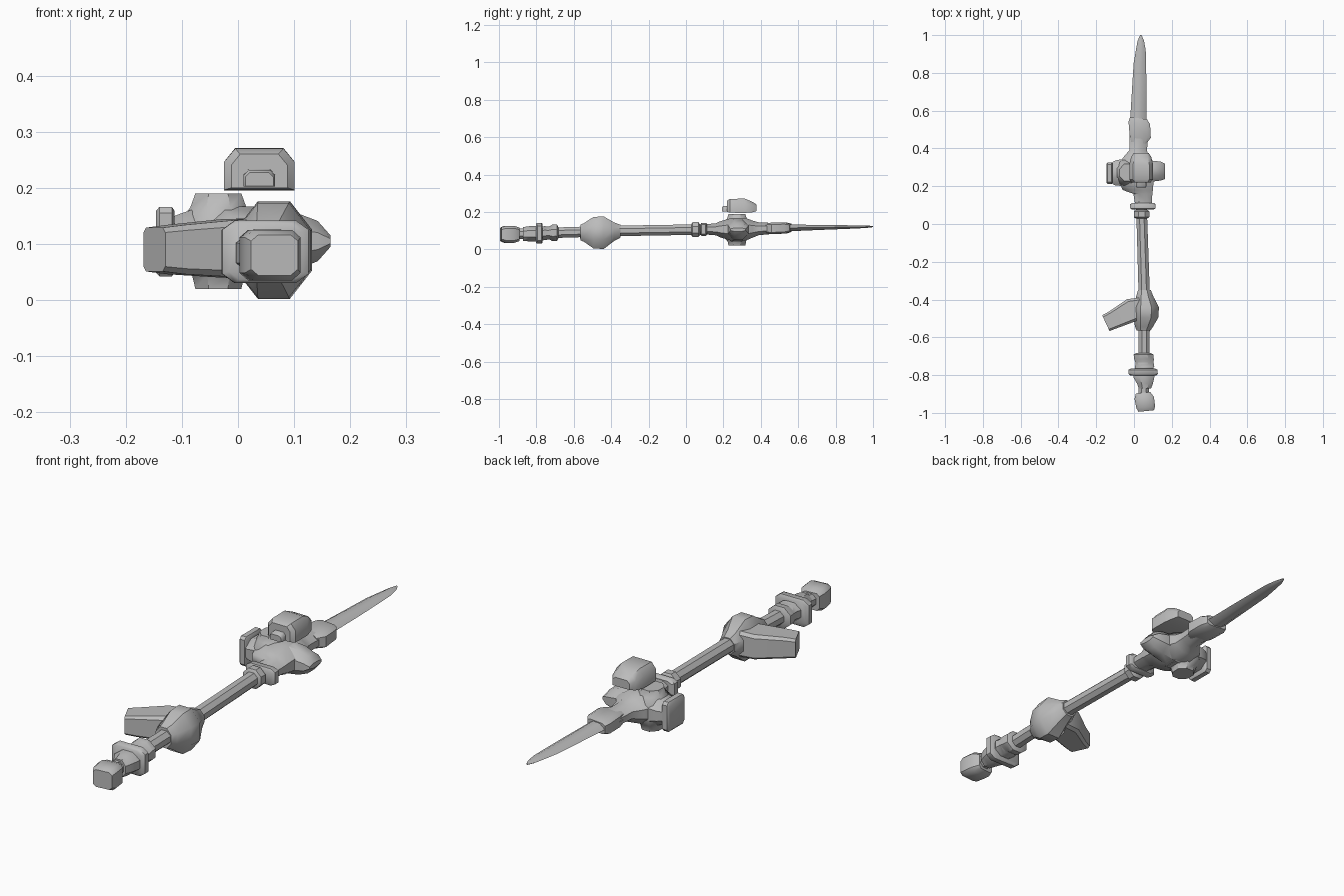
import bpy, bmesh, math
from mathutils import Vector

grey = bpy.data.materials.new("steel grey")
grey.diffuse_color = (0.5, 0.5, 0.5, 1)

X, Y, Z = Vector((1, 0, 0)), Vector((0, 1, 0)), Vector((0, 0, 1))


def chamfered(k):
    """Eight-sided section; a larger k is boxier."""
    return [(1, -k), (1, k), (k, 1), (-k, 1), (-1, k), (-1, -k), (-k, -1), (k, -1)]


ROUND, BOXY = chamfered(0.42), chamfered(0.7)
HEX = [(1, 0), (0.4, 1), (-0.4, 1), (-1, 0), (-0.4, -1), (0.4, -1)]
DOME = [(1, -1), (1, 0.35), (0.68, 1), (-0.68, 1), (-1, 0.35), (-1, -1)]


def loft(name, stations, section=ROUND, u=X, v=Z, angle=40):
    """Skin a section through stations (centre x, y, z, half width, half height)."""
    bm = bmesh.new()
    rings = [[bm.verts.new(Vector(s[:3]) + u * (a * s[3]) + v * (b * s[4]))
              for a, b in section] for s in stations]
    n = len(section)
    for r0, r1 in zip(rings, rings[1:]):
        for i in range(n):
            j = (i + 1) % n
            bm.faces.new((r0[i], r0[j], r1[j], r1[i]))
    bm.faces.new(rings[0])
    bm.faces.new(rings[-1])
    bmesh.ops.recalc_face_normals(bm, faces=bm.faces)
    mesh = bpy.data.meshes.new(name)
    bm.to_mesh(mesh)
    bm.free()
    mesh.materials.append(grey)
    obj = bpy.data.objects.new(name, mesh)
    bpy.context.collection.objects.link(obj)
    bpy.ops.object.select_all(action='DESELECT')
    obj.select_set(True)
    bpy.context.view_layer.objects.active = obj
    bpy.ops.object.shade_smooth_by_angle(angle=math.radians(angle))
    return obj


def along_y(name, rows, section=ROUND):
    """Rows are (y, x, z, half width, half height)."""
    return loft(name, [(x, y, z, a, b) for y, x, z, a, b in rows], section)


# shaft
along_y("shaft", [(-0.92, 0.052, 0.082, 0.028, 0.028), (-0.4, 0.055, 0.098, 0.03, 0.028),
                  (0.14, 0.038, 0.107, 0.028, 0.028)])

# pommel, slightly skewed
skew = Vector((0.99, -0.0, 0.0)) + Y * 0.1
loft("pommel", [(0.065, -0.99, 0.08, 0.042, 0.036), (0.062, -0.97, 0.08, 0.05, 0.045),
                (0.054, -0.92, 0.08, 0.052, 0.045), (0.048, -0.893, 0.08, 0.038, 0.036)],
     BOXY, u=skew)

# grip rings
along_y("grip_sleeve", [(-0.872, 0.058, 0.082, 0.032, 0.036), (-0.845, 0.058, 0.083, 0.042, 0.04),
                        (-0.81, 0.052, 0.084, 0.056, 0.042), (-0.73, 0.055, 0.087, 0.045, 0.034)])
along_y("grip_flange", [(-0.803, 0.049, 0.086, 0.066, 0.05), (-0.795, 0.049, 0.086, 0.077, 0.056),
                        (-0.772, 0.048, 0.086, 0.077, 0.056), (-0.766, 0.048, 0.086, 0.066, 0.05)], BOXY)
along_y("grip_collar", [(-0.758, 0.058, 0.087, 0.05, 0.038), (-0.735, 0.056, 0.088, 0.048, 0.032),
                        (-0.715, 0.053, 0.088, 0.052, 0.044), (-0.69, 0.05, 0.089, 0.052, 0.044),
                        (-0.682, 0.05, 0.089, 0.035, 0.03)])

# round hub with its side barrel
along_y("hub", [(-0.565, 0.05, 0.09, 0.036, 0.042), (-0.545, 0.053, 0.09, 0.047, 0.05),
                (-0.495, 0.063, 0.089, 0.066, 0.084), (-0.44, 0.064, 0.089, 0.068, 0.087),
                (-0.385, 0.057, 0.094, 0.046, 0.05), (-0.35, 0.055, 0.097, 0.034, 0.034)])
side = Vector((0.42, -0.9, 0)).normalized()
loft("side_barrel", [(-0.149, -0.525, 0.09, 0.046, 0.039), (-0.11, -0.507, 0.09, 0.049, 0.044),
                     (-0.01, -0.455, 0.092, 0.063, 0.052), (0.05, -0.44, 0.092, 0.055, 0.054)],
     chamfered(0.78), u=side)

# collars below the head
along_y("lower_collar", [(0.03, 0.04, 0.105, 0.032, 0.032), (0.036, 0.04, 0.105, 0.041, 0.04),
                         (0.066, 0.04, 0.105, 0.041, 0.04), (0.074, 0.04, 0.105, 0.032, 0.03)])
along_y("upper_collar", [(0.078, 0.047, 0.107, 0.06, 0.028), (0.083, 0.047, 0.107, 0.067, 0.035),
                         (0.105, 0.047, 0.107, 0.067, 0.035), (0.112, 0.047, 0.107, 0.058, 0.03)], BOXY)

# head core running into the blade socket
along_y("head_core", [(0.11, 0.05, 0.107, 0.045, 0.028), (0.16, 0.047, 0.107, 0.05, 0.032),
                      (0.18, 0.02, 0.107, 0.08, 0.042), (0.24, 0.01, 0.107, 0.095, 0.06),
                      (0.32, 0.01, 0.107, 0.09, 0.06), (0.355, 0.01, 0.108, 0.065, 0.046),
                      (0.39, 0.022, 0.11, 0.047, 0.034), (0.47, 0.026, 0.112, 0.048, 0.029)])

# head side arms, end plate and vertical knob
loft("left_arm", [(-0.125, 0.27, 0.105, 0.05, 0.04), (-0.1, 0.27, 0.105, 0.066, 0.05),
                  (-0.07, 0.272, 0.105, 0.07, 0.06), (0.03, 0.27, 0.105, 0.07, 0.062)], u=Y)
loft("left_end_plate", [(-0.146, 0.269, 0.104, 0.05, 0.055), (-0.14, 0.269, 0.104, 0.057, 0.062),
                        (-0.118, 0.269, 0.104, 0.057, 0.062), (-0.113, 0.269, 0.104, 0.05, 0.055)],
     chamfered(0.82), u=Y)
loft("right_arm", [(0.03, 0.275, 0.105, 0.06, 0.06), (0.1, 0.28, 0.105, 0.055, 0.052),
                   (0.142, 0.28, 0.105, 0.05, 0.036), (0.165, 0.278, 0.105, 0.04, 0.01)], u=Y)
loft("vertical_knob", [(-0.035, 0.272, 0.02, 0.041, 0.045), (-0.035, 0.272, 0.045, 0.047, 0.05),
                       (-0.035, 0.272, 0.07, 0.07, 0.068), (-0.035, 0.272, 0.14, 0.07, 0.068),
                       (-0.035, 0.272, 0.165, 0.05, 0.052), (-0.035, 0.272, 0.19, 0.041, 0.045)], u=X, v=Y)

# floating block above the head with a front tab
along_y("floating_block", [(0.22, 0.038, 0.23, 0.05, 0.03), (0.235, 0.038, 0.233, 0.063, 0.037),
                           (0.315, 0.038, 0.233, 0.063, 0.038), (0.355, 0.038, 0.226, 0.053, 0.028),
                           (0.376, 0.038, 0.222, 0.04, 0.018)], DOME)
along_y("floating_tab", [(0.193, 0.038, 0.215, 0.025, 0.012), (0.2, 0.038, 0.217, 0.028, 0.015),
                         (0.24, 0.038, 0.219, 0.028, 0.015)], DOME)

# blade socket, skewed, and blade
loft("blade_socket", [(0.025, 0.43, 0.112, 0.04, 0.027), (0.033, 0.463, 0.112, 0.056, 0.031),
                      (0.028, 0.535, 0.114, 0.057, 0.029), (0.024, 0.56, 0.115, 0.045, 0.022)],
     BOXY, u=X - Y * 0.12)
along_y("blade", [(0.45, 0.02, 0.113, 0.045, 0.022), (0.56, 0.023, 0.115, 0.043, 0.018),
                  (0.72, 0.028, 0.117, 0.038, 0.013), (0.85, 0.031, 0.119, 0.033, 0.01),
                  (0.92, 0.036, 0.12, 0.026, 0.008), (0.97, 0.036, 0.121, 0.017, 0.006),
                  (1.0, 0.036, 0.122, 0.004, 0.003)], HEX)
